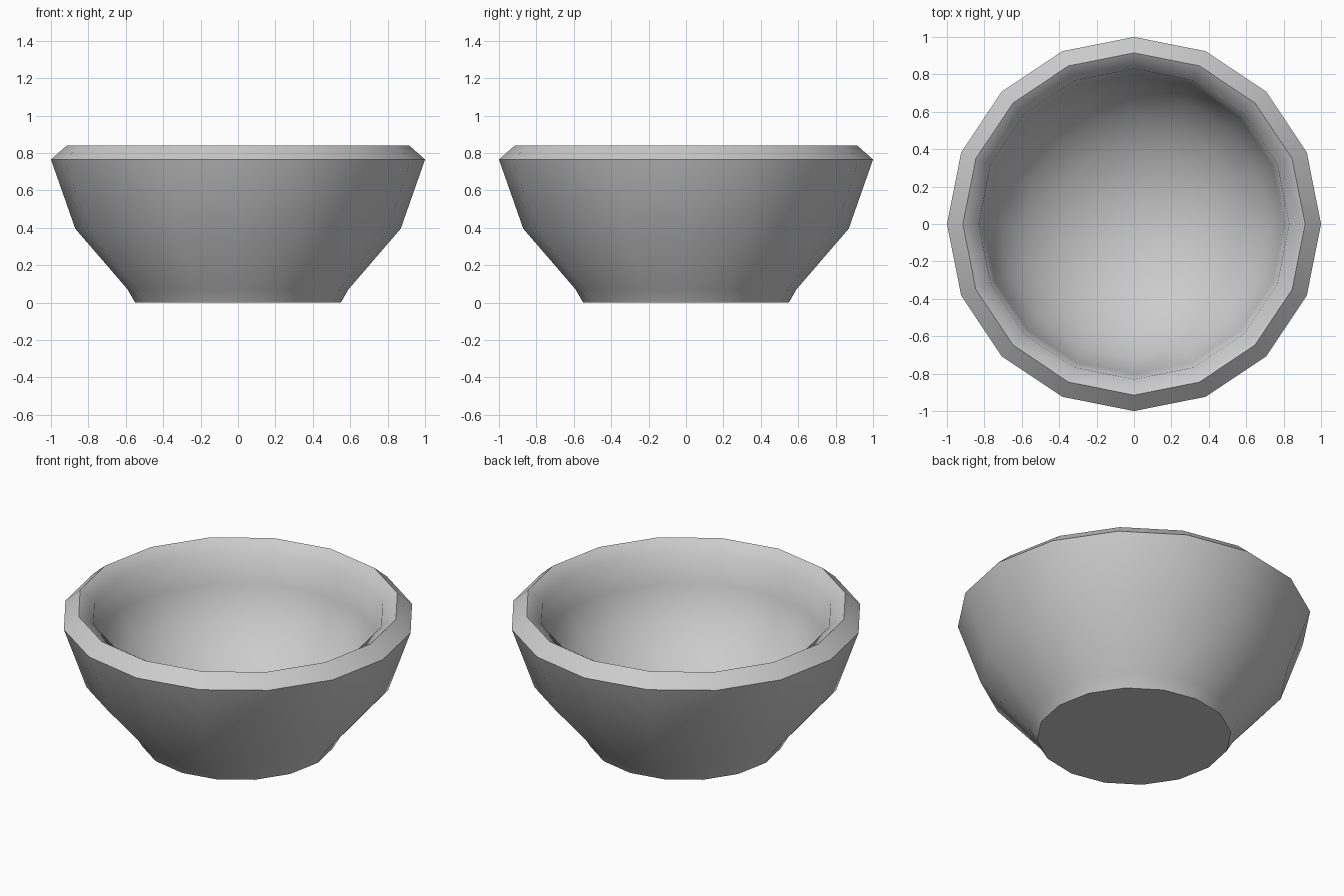
import bpy
import bmesh
import math

cube = bpy.data.objects.get("Cube")
if cube:
    bpy.data.objects.remove(cube, do_unlink=True)

SIDES = 16

# Radius and height, from the underside up to the inner lip
OUTER = [
    (0.55, 0.00), (0.59, 0.07), (0.87, 0.395), (1.00, 0.765),
    (0.915, 0.84), (0.83, 0.785),
]

# Hollow: a half ellipsoid hanging from the inner lip
HOLLOW_DEPTH = 0.70
HOLLOW_STEPS = 6


def make_material(name, color):
    mat = bpy.data.materials.new(name)
    mat.use_nodes = True
    mat.diffuse_color = color
    mat.node_tree.nodes["Principled BSDF"].inputs["Base Color"].default_value = color
    return mat


def hollow_profile():
    lip_radius, lip_height = OUTER[-1]
    angles = [math.pi / 2 * k / HOLLOW_STEPS for k in range(1, HOLLOW_STEPS)]
    return [(lip_radius * math.cos(a), lip_height - HOLLOW_DEPTH * math.sin(a)) for a in angles]


def add_ring(bm, radius, height):
    step = math.tau / SIDES
    return [bm.verts.new((radius * math.cos(i * step), radius * math.sin(i * step), height))
            for i in range(SIDES)]


def make_bowl(name, mat):
    bm = bmesh.new()
    rings = [add_ring(bm, r, z) for r, z in OUTER + hollow_profile()]

    # Walls and rim
    for low, high in zip(rings, rings[1:]):
        for i in range(SIDES):
            j = (i + 1) % SIDES
            bm.faces.new((low[i], low[j], high[j], high[i]))

    # Flat underside and inside floor
    bm.faces.new(list(reversed(rings[0])))
    centre = bm.verts.new((0, 0, OUTER[-1][1] - HOLLOW_DEPTH))
    inner = rings[-1]
    for i in range(SIDES):
        bm.faces.new((inner[i], inner[(i + 1) % SIDES], centre))

    bmesh.ops.recalc_face_normals(bm, faces=bm.faces[:])
    mesh = bpy.data.meshes.new(name)
    bm.to_mesh(mesh)
    bm.free()
    mesh.materials.append(mat)
    obj = bpy.data.objects.new(name, mesh)
    bpy.context.collection.objects.link(obj)
    return obj


bowl = make_bowl("bowl", make_material("light grey", (0.6, 0.6, 0.6, 1)))

# Smooth walls with crisp rim edges
bpy.ops.object.select_all(action="DESELECT")
bowl.select_set(True)
bpy.context.view_layer.objects.active = bowl
bpy.ops.object.shade_smooth_by_angle(angle=math.radians(60))
